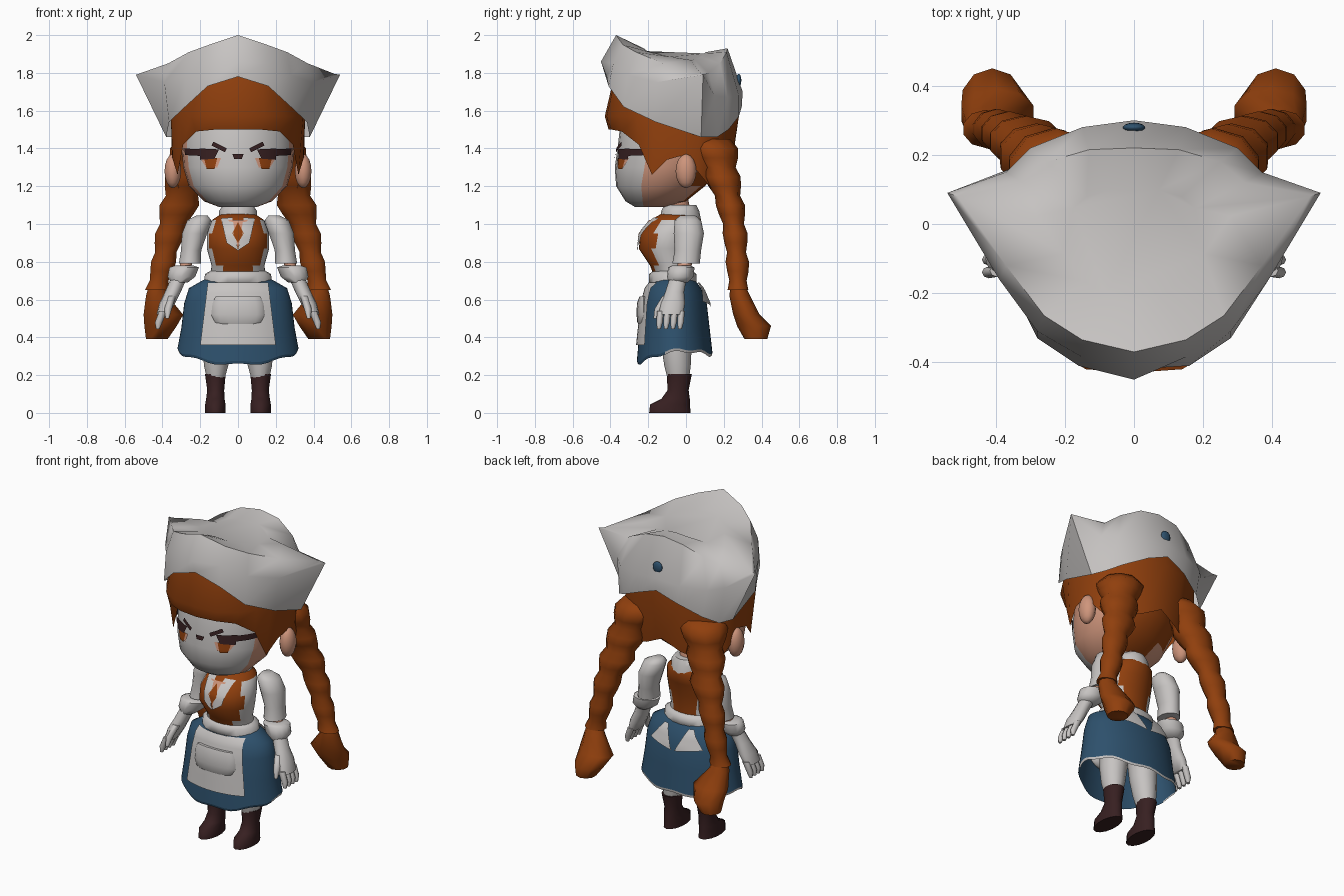
import bpy, bmesh, math
from mathutils import Vector

if "Cube" in bpy.data.objects:
    bpy.data.objects.remove(bpy.data.objects["Cube"], do_unlink=True)


def material(name, color):
    mat = bpy.data.materials.new(name)
    mat.use_nodes = True
    mat.diffuse_color = (*color, 1)
    mat.node_tree.nodes["Principled BSDF"].inputs["Base Color"].default_value = (*color, 1)
    return mat


white = material("white cloth", (.57, .55, .54))
orange = material("orange", (.28, .05, .004))
blue = material("blue cloth", (.027, .082, .152))
brown = material("dark brown", (.038, .014, .015))
skin = material("skin", (.62, .3, .2))


def make(name, verts, faces, mats, rule=None, facing=None):
    """Mesh object; rule picks a material from face centre and normal."""
    bm = bmesh.new()
    vs = [bm.verts.new(v) for v in verts]
    for f in faces:
        bm.faces.new([vs[i] for i in f])
    bmesh.ops.remove_doubles(bm, verts=bm.verts, dist=.0005)
    if facing is None:
        bmesh.ops.recalc_face_normals(bm, faces=bm.faces)
    bm.normal_update()
    for f in list(bm.faces):
        if facing is not None and f.normal.dot(facing) < 0:
            f.normal_flip()
        if rule:
            f.material_index = rule(f.calc_center_median(), f.normal)
    mesh = bpy.data.meshes.new(name)
    bm.to_mesh(mesh)
    bm.free()
    for m in mats:
        mesh.materials.append(m)
    obj = bpy.data.objects.new(name, mesh)
    bpy.context.collection.objects.link(obj)
    return obj


def loft(name, rings, mats, rule=None, caps=(True, True)):
    """Skin a list of closed rings that have equal point counts."""
    n = len(rings[0])
    faces = [(i * n + j, i * n + (j + 1) % n, (i + 1) * n + (j + 1) % n, (i + 1) * n + j)
             for i in range(len(rings) - 1) for j in range(n)]
    if caps[0]:
        faces.append(tuple(range(n)))
    if caps[1]:
        faces.append(tuple(range((len(rings) - 1) * n, len(rings) * n)))
    return make(name, [p for r in rings for p in r], faces, mats, rule)


def oval(row, n, s=1):
    z, cx, cy, rx, ry = row
    return [(s * (cx + rx * math.sin(2 * math.pi * i / n)),
             cy - ry * math.cos(2 * math.pi * i / n), z) for i in range(n)]


def stack(name, rows, mats, n=12, s=1, rule=None):
    """Rows are (z, centre x, centre y, radius x, radius y)."""
    return loft(name, [oval(r, n, s) for r in rows], mats, rule)


def both(half):
    """Complete a front-to-back half ring across the x = 0 plane."""
    return half + [(-x, y, z) for x, y, z in reversed(half[1:-1])]


def at(rows, z):
    rows = sorted(rows)
    z = min(max(z, rows[0][0]), rows[-1][0])
    for a, b in zip(rows, rows[1:]):
        if z <= b[0]:
            t = (z - a[0]) / (b[0] - a[0])
            return tuple(p + (q - p) * t for p, q in zip(a, b))


def patch(name, rows, corners, mat, off=.008, side=-1, s=1, n=6):
    """Thin plate that follows a stacked body; corners are (x, z)."""
    a, b, c, d = [Vector(p) for p in corners]
    verts = []
    for i in range(n + 1):
        for j in range(n + 1):
            x, z = a.lerp(b, j / n).lerp(d.lerp(c, j / n), i / n)
            _, _, cy, rx, ry = at(rows, z)
            y = cy + side * (ry * math.sqrt(max(0, 1 - (x / rx) ** 2)) + off)
            verts.append((s * x, y, z))
    w = n + 1
    faces = [(i * w + j, i * w + j + 1, (i + 1) * w + j + 1, (i + 1) * w + j)
             for i in range(n) for j in range(n)]
    return make(name, verts, faces, [mat], facing=Vector((0, side, 0)))


def ball(name, loc, radii, mat):
    x, y, z = loc
    rows = [(z - radii[2] * math.cos(a), x, y, radii[0] * math.sin(a), radii[1] * math.sin(a))
            for a in (math.pi * (i + .2) / 8.4 for i in range(9))]
    return stack(name, rows, [mat], 14)


# Head with pale face front, skin sides and hair-coloured nape
head = [(1.09, 0, -.19, .1, .08), (1.12, 0, -.16, .18, .16), (1.2, 0, -.135, .26, .235),
        (1.3, 0, -.1, .29, .277), (1.42, 0, -.08, .3, .28), (1.6, 0, -.07, .28, .27),
        (1.72, 0, -.06, .2, .21)]
stack("head", head, [skin, white, orange], 28,
      rule=lambda c, n: 1 if c.y < -.22 else 2 if c.y > .03 else 0)
patch("mouth", head, [(-.03, 1.37), (.03, 1.37), (.02, 1.345), (-.02, 1.345)], brown)

# Hair cap with straight fringe and side locks
tips = [(0, -.41, 1.5), (.12, -.395, 1.5), (.22, -.34, 1.49), (.29, -.25, 1.42), (.32, -.18, 1.26),
        (.345, -.1, 1.34), (.35, -.03, 1.36), (.345, .06, 1.28), (.31, .14, 1.18), (.12, .22, 1.24),
        (0, .24, 1.3)]
crown = [(x, y, 1.57) for x, y in [(0, -.43), (.14, -.42), (.25, -.35), (.31, -.26), (.345, -.17),
         (.355, -.09), (.355, 0), (.345, .08), (.31, .16), (.15, .25), (0, .28)]]
upper = [(x * .88, y * .88, 1.79) for x, y, z in crown]
loft("hair", [both(r) for r in (tips, crown, upper)], [orange], caps=(False, True))

# Headscarf with raised front peak and pointed sides
hem = [(0, -.42, 1.78), (.16, -.41, 1.73), (.28, -.33, 1.62), (.365, -.16, 1.54), (.38, .08, 1.46),
       (.345, .165, 1.46), (.27, .225, 1.5), (.13, .28, 1.57), (0, .295, 1.62)]
flare = [(0, -.45, 1.86), (.15, -.385, 1.85), (.28, -.31, 1.79), (.39, -.16, 1.75), (.54, .09, 1.79),
         (.37, .15, 1.68), (.3, .22, 1.67), (.15, .28, 1.68), (0, .3, 1.7)]
ridge = [(0, -.37, 2), (.15, -.335, 1.95), (.26, -.265, 1.91), (.37, -.12, 1.85), (.51, .08, 1.795),
         (.32, .12, 1.8), (.25, .18, 1.85), (.13, .215, 1.91), (0, .22, 1.93)]
dome = [(x * .55, y * .55 - .02, 1.9 + (z - 1.9) * .3) for x, y, z in ridge]
loft("headscarf", [both(r) for r in (hem, flare, ridge, dome)], [white], caps=(False, True))
ball("scarf_button", (0, .279, 1.76), (.032, .014, .035), blue)

# Torso: vest front and back, shirt showing at the sides
torso = [(.7, 0, -.065, .15, .095), (.78, 0, -.08, .14, .11), (.87, 0, -.105, .165, .145),
         (.95, 0, -.09, .165, .15), (1.02, 0, -.055, .14, .135), (1.06, 0, -.03, .08, .09)]
stack("bodice", torso, [orange, white], 32,
      rule=lambda c, n: int(-.16 < c.y < .01 and c.z < 1))
stack("neck", [(1.04, 0, -.03, .06, .06), (1.14, 0, -.05, .06, .06)], [skin])
stack("collar", [(1.02, 0, -.03, .1, .11), (1.07, 0, -.03, .1, .1), (1.1, 0, -.03, .08, .085)],
      [white], 16)
patch("neck_opening", torso, [(-.05, 1.02), (.05, 1.02), (0, .88), (0, .88)], skin, .007)
patch("tie", torso, [(0, 1.01), (.03, .95), (0, .9), (-.03, .95)], orange, .011)

# Skirt with a dipping, scalloped hem and pale trim
skirt = [(.3, 0, -.06, .32, .2), (.45, 0, -.06, .3, .185), (.58, 0, -.06, .285, .17),
         (.66, 0, -.065, .26, .145), (.7, 0, -.065, .19, .115), (.72, 0, -.065, .15, .1)]
n = 48
rings = [oval(r, n) for r in skirt]


def hem_height(i):
    a = 2 * math.pi * i / n
    return .313 - .022 * math.cos(a) - .022 * math.cos(2 * a) + .007 * math.cos(8 * a)


rings[0] = [(x, y, hem_height(i)) for i, (x, y, z) in enumerate(rings[0])]
loft("skirt", rings, [blue], caps=(False, True))
trim = [(x * .985, y * .985, z - .014) for x, y, z in rings[0]]
loft("skirt_trim", [rings[0], trim], [blue, white], lambda c, n: int(c.y > -.12), (False, False))
stack("waistband", [(.675, 0, -.07, .15, .1), (.69, 0, -.07, .18, .125), (.735, 0, -.07, .175, .125),
                    (.755, 0, -.07, .14, .1)], [white], 20)
patch("apron", skirt, [(-.16, .69), (.16, .69), (.2, .36), (-.2, .36)], white, .01, n=12)
stack("apron_pocket", [(.455, 0, -.225, .09, .02), (.48, 0, -.225, .13, .033),
      (.52, 0, -.225, .142, .037), (.58, 0, -.225, .135, .035), (.615, 0, -.225, .12, .022)],
      [white], 16)

# Parts that repeat on both sides
eye_parts = [("blush", [(.09, 1.35), (.2, 1.35), (.17, 1.3), (.11, 1.3)], skin, .006),
             ("iris", [(.11, 1.35), (.18, 1.35), (.165, 1.29), (.125, 1.29)], orange, .009),
             ("eye", [(.1, 1.395), (.205, 1.4), (.2, 1.34), (.125, 1.345)], brown, .012),
             ("eyelash", [(.19, 1.395), (.285, 1.4), (.28, 1.365), (.19, 1.36)], brown, .012),
             ("eyebrow", [(.06, 1.4), (.13, 1.435), (.14, 1.415), (.07, 1.38)], brown, .012)]
braid = [(1.48, .2, .11, .13, .13), (1.38, .23, .15, .13, .12), (1.25, .27, .19, .11, .09),
         (1.1, .31, .235, .1, .07), (.95, .36, .26, .075, .06), (.75, .405, .275, .06, .055),
         (.65, .43, .275, .06, .05)]
tassel = [(.67, .43, .275, .045, .04), (.62, .43, .285, .06, .055), (.52, .395, .32, .11, .07),
          (.46, .41, .36, .09, .09), (.39, .43, .37, .06, .06)]
for s, side in ((1, "left_"), (-1, "right_")):
    for name, corners, mat, off in eye_parts:
        patch(side + name, head, corners, mat, off, s=s)
    ball(side + "ear", (s * .345, 0, 1.28), (.045, .055, .09), skin)

    # Braid with lumps, then its loose end
    rows = []
    for i in range(17):
        z, cx, cy, rx, ry = at(braid, 1.45 - i * .05)
        k = (.87, 1.1, 1.03)[i % 3]
        rows.append((z, cx, cy, rx * k, ry * k))
    stack(side + "braid", rows, [orange], 10, s)
    stack(side + "braid_end", tassel, [orange], 10, s)

    # Shirt collar point, bow tail
    patch(side + "lapel", torso, [(.03, 1.035), (.09, 1.03), (.06, .9), (0, .86)], white, .01, s=s)
    patch(side + "bow_tail", skirt, [(.07, .69), (.1, .69), (.18, .59), (.01, .56)], white, .02, 1, s)

    # Sleeve, arm and glove
    stack(side + "sleeve", [(1.045, .19, .01, .03, .04), (1.02, .205, .01, .065, .07),
          (.95, .23, .015, .068, .08), (.86, .248, .01, .055, .07), (.79, .255, 0, .06, .073)],
          [white], 14, s)
    stack(side + "arm", [(.82, .265, 0, .035, .04), (.72, .295, -.02, .03, .035)], [skin], 10, s)
    stack(side + "glove_cuff", [(.78, .285, -.025, .05, .05), (.77, .285, -.025, .08, .07),
          (.72, .3, -.03, .075, .07), (.69, .31, -.04, .045, .05)], [white], 14, s)
    stack(side + "hand", [(.72, .31, -.04, .042, .045), (.64, .345, -.06, .042, .05),
          (.58, .375, -.07, .042, .065), (.52, .4, -.08, .032, .065)], [white], 12, s)
    for i in range(4):
        y = -.135 + i * .037
        stack(side + "finger_" + str(i + 1), [(.54, .395, y, .022, .018), (.48, .42, y - .005, .02, .017),
              (.445, .425, y - .008, .01, .01)], [white], 8, s)
    stack(side + "thumb", [(.62, .35, -.1, .022, .025), (.55, .37, -.145, .02, .022),
          (.5, .375, -.16, .01, .012)], [white], 8, s)

    # Stocking and boot
    stack(side + "stocking", [(.5, .1, -.05, .085, .09), (.35, .11, -.05, .078, .08),
          (.25, .116, -.045, .066, .07), (.17, .118, -.04, .045, .055)], [white], 14, s)
    stack(side + "boot", [(.205, .12, -.035, .056, .066), (.12, .118, -.042, .046, .056),
          (.075, .12, -.055, .05, .075), (.045, .12, -.085, .055, .105), (0, .12, -.085, .055, .11)],
          [brown], 14, s)

# Soft shading that keeps creases
bpy.ops.object.select_all(action="DESELECT")
for obj in bpy.context.scene.objects:
    if obj.type == "MESH":
        obj.select_set(True)
        bpy.context.view_layer.objects.active = obj
bpy.ops.object.shade_smooth_by_angle(angle=math.radians(60))
